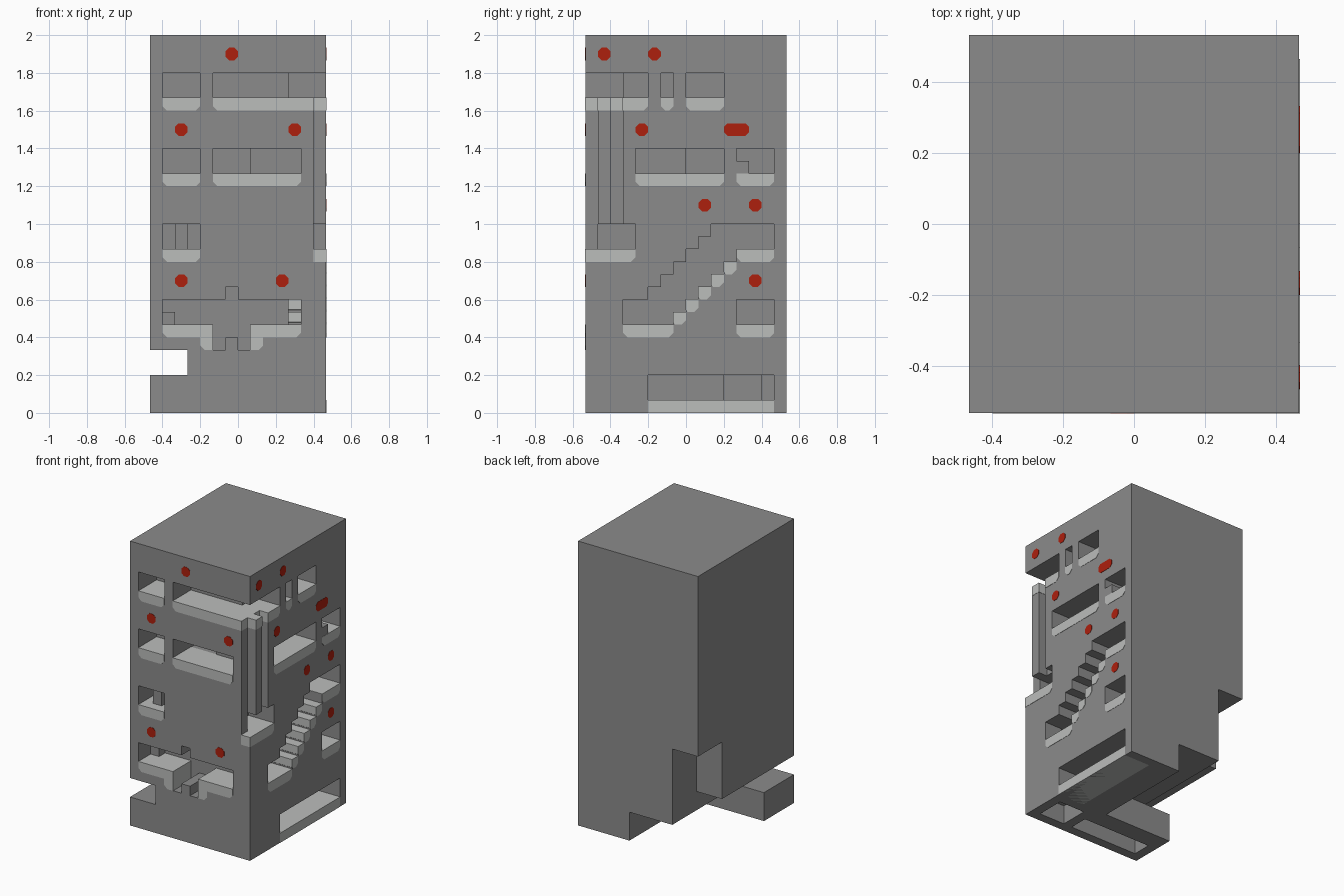
import bpy
import bmesh
from mathutils import Vector

if "Cube" in bpy.data.objects:
    bpy.data.objects.remove(bpy.data.objects["Cube"], do_unlink=True)

U = 1 / 15          # grid cell
EPS = 0.03          # tiny overlap, in cells
HX, HY, TOP = 7, 8, 30


def material(name, rgb):
    m = bpy.data.materials.new(name)
    m.use_nodes = True
    m.diffuse_color = (*rgb, 1)
    bsdf = m.node_tree.nodes["Principled BSDF"]
    bsdf.inputs["Base Color"].default_value = (*rgb, 1)
    bsdf.inputs["Roughness"].default_value = 0.9
    return m


STONE = material("stone grey", (0.26, 0.26, 0.26))
LIGHT = material("light grey", (0.50, 0.51, 0.50))
RED = material("marker red", (0.42, 0.014, 0.004))


def finish(name, bm, mat):
    bmesh.ops.recalc_face_normals(bm, faces=bm.faces)
    me = bpy.data.meshes.new(name)
    bm.to_mesh(me)
    bm.free()
    me.materials.append(mat)
    ob = bpy.data.objects.new(name, me)
    bpy.context.collection.objects.link(ob)
    return ob


def box(name, x0, x1, y0, y1, z0, z1, mat=STONE):
    bm = bmesh.new()
    bmesh.ops.create_cube(bm, size=1)
    lo, hi = Vector((x0, y0, z0)), Vector((x1, y1, z1))
    for v in bm.verts:
        v.co = [(lo[i] + hi[i]) / 2 + v.co[i] * (hi[i] - lo[i]) for i in range(3)]
        v.co *= U
    return finish(name, bm, mat)


def panel(name, side, a0, a1, z0, z1, depth, mat, cut=(0, 0, 0, 0)):
    """Prism set into a wall; cut = chamfers at low-left, low-right, up-right, up-left."""
    bl, br, tr, tl = cut
    outline = [(a0 + bl, z0), (a1 - br, z0), (a1, z0 + br), (a1, z1 - tr),
               (a1 - tr, z1), (a0 + tl, z1), (a0, z1 - tl), (a0, z0 + bl)]
    outline = list(dict.fromkeys(outline))
    place = (lambda a, d, z: (a, -HY + d, z)) if side == "front" else (lambda a, d, z: (HX - d, a, z))
    bm = bmesh.new()
    near = [bm.verts.new(Vector(place(a, -EPS, z)) * U) for a, z in outline]
    face = bm.faces.new(near)
    out = bmesh.ops.extrude_face_region(bm, geom=[face])
    shift = (Vector(place(0, depth, 0)) - Vector(place(0, -EPS, 0))) * U
    bmesh.ops.translate(bm, vec=shift, verts=[g for g in out["geom"] if isinstance(g, bmesh.types.BMVert)])
    return finish(name, bm, mat)


# Main tower block
tower = box("tower", -HX, HX, -HY, HY, 0, TOP)


def carve(x0, x1, y0, y1, z0, z1):
    cutter = box("cutter", x0, x1, y0, y1, z0, z1)
    cutter.hide_render = True
    mod = tower.modifiers.new("carve", "BOOLEAN")
    mod.operation, mod.solver, mod.object = "DIFFERENCE", "EXACT", cutter
    bpy.context.view_layer.objects.active = tower
    bpy.ops.object.modifier_apply(modifier=mod.name)
    bpy.data.objects.remove(cutter, do_unlink=True)


def opening(side, a0, a1, z0, z1, depth=3):
    if side == "front":
        carve(a0, a1, -HY - 1, -HY + depth, z0, z1)
    else:
        carve(HX - depth, HX + 1, a0, a1, z0, z1)


def ledge(side, a0, a1, top, depth=3, left=0.35, right=0.35):
    panel(side + "_floor_ledge", side, a0, a1, top - 1, top + EPS, depth + EPS, LIGHT, (left, right, 0, 0))


def window(side, a0, a1, floor, depth=3):
    opening(side, a0, a1, floor, floor + 2, depth)
    ledge(side, a0, a1, floor, depth)


# Cut-outs around the foot
carve(-8, -4, -9, 9, 3, 5)
carve(-8, -4, 4, 9, -1, 11)
carve(-8, 1, -3, 9, -1, 3)
carve(3, 6, -7, -4, -1, 2)
carve(-6, 2, -7, -5, -1, 2)

# Plain windows
for a0, a1, floor in ((-6, -3, 25), (-6, -3, 19), (-2, 5, 19), (-6, -3, 13)):
    window("front", a0, a1, floor)
for a0, a1, floor in ((-2, -1, 25), (0, 3, 25), (-4, 3, 19), (4, 7, 7)):
    window("right", a0, a1, floor)
box("window_bar", -5, -4, -7, -6, 13, 15)

# Deeper bays inside the long windows
carve(-2, 1, -6, -4, 19, 21)
carve(3, 5, 0, 3, 19, 21)

# Ground gallery
opening("right", -3, 7, 1, 3)
ledge("right", -3, 7, 1, left=0, right=0)
carve(3, 5, 3, 6, 1, 3)

# Window with a raised step
opening("right", 4, 5, 20, 21)
opening("right", 5, 7, 19, 21)
ledge("right", 4, 7, 19)

# Top corner gallery
carve(-2, 8, -9, -5, 25, 27)
carve(4, 8, -6, -3, 25, 27)
ledge("front", -2, 6 + EPS, 25, right=0)
ledge("right", -5 - EPS, -3, 25, left=0)
box("column_cap", 6, 7 + EPS, -7 - EPS, -6 + EPS, 24, 25 + EPS, LIGHT)

# Vertical slots leaving a corner column
carve(6, 8, -9, -7, 14, 26)
carve(6, 8, -6, -5, 14, 26)

# Lower corner gallery
carve(6, 8, -9, -7, 13, 15)
carve(4, 8, -7, -4, 13, 15)
ledge("right", -7, -4, 13, left=0)
box("corner_ledge", 6, 7 + EPS, -8 - EPS, -7, 12, 13 + EPS, LIGHT)

# Front passage with a gap to jump
for a0, a1, z0, z1 in ((-6, -2, 7, 9), (-2, -1, 5, 9), (-1, 0, 6, 10), (0, 1, 5, 9), (1, 5, 7, 9)):
    opening("front", a0, a1, z0, z1)
ledge("front", -6, -2 + EPS, 7, right=0)
ledge("front", -3, -2 + EPS, 6, right=0)
ledge("front", 1 - EPS, 5, 7, left=0)
ledge("front", 1 - EPS, 2, 6, left=0)
box("passage_step", -6, -5, -6, -5, 7, 8)

# Staircase on the right wall
opening("right", -5, -3, 7, 9)
opening("right", -3, -2, 7, 10)
opening("right", -2, -1, 7, 11)
ledge("right", -5, -1, 7)
for i in range(5):
    opening("right", i - 1, i, 8 + i, min(12 + i, 15))
    ledge("right", i - 1 - EPS, i, 8 + i, left=0.2)
window("right", 4, 7, 13)

# Red markers
c = 0.29
for side, a, z, half in (("front", -0.5, 28.5, 0.5), ("front", -4.5, 22.5, 0.5), ("front", 4.5, 22.5, 0.5),
                         ("front", -4.5, 10.5, 0.5), ("front", 3.5, 10.5, 0.5),
                         ("right", -6.5, 28.5, 0.5), ("right", -2.5, 28.5, 0.5), ("right", -3.5, 22.5, 0.5),
                         ("right", 4, 22.5, 1), ("right", 1.5, 16.5, 0.5), ("right", 5.5, 16.5, 0.5),
                         ("right", 5.5, 10.5, 0.5)):
    panel("red_marker", side, a - half, a + half, z - 0.5, z + 0.5, EPS, RED, (c, c, c, c))
